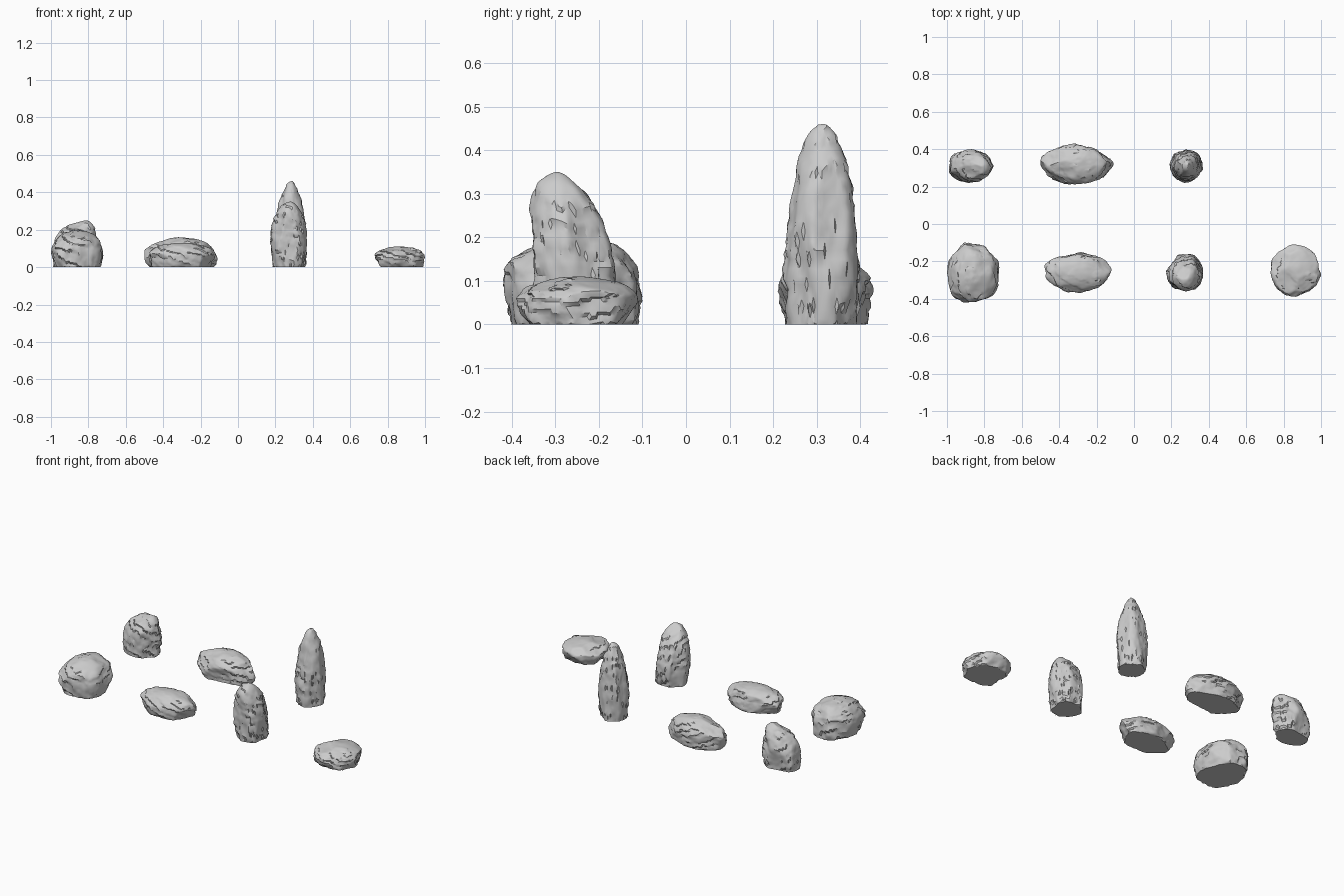
import bpy, bmesh, math, random
from mathutils import Vector, noise

cube = bpy.data.objects.get("Cube")
if cube:
    bpy.data.objects.remove(cube)

stone = bpy.data.materials.new("light_grey_stone")
stone.use_nodes = True
stone.diffuse_color = (0.6, 0.6, 0.6, 1)
stone.node_tree.nodes["Principled BSDF"].inputs["Base Color"].default_value = (0.6, 0.6, 0.6, 1)


def fit(value, low, high, new_low, new_high):
    return new_low + (value - low) / (high - low) * (new_high - new_low)


def chisel_planes(rng, count):
    """Random planes just inside the unit sphere that flatten its sides."""
    planes = []
    for _ in range(count):
        normal = Vector((rng.gauss(0, 1), rng.gauss(0, 1), rng.gauss(0, 0.7))).normalized()
        planes.append((normal, rng.uniform(0.84, 0.95)))
    return planes


def rock(name, seed, x_range, y_range, height, belly, lean=(0, 0), point=1.0, strata=0.045, step=0.012):
    """A chiselled ellipsoid with a flat base and tilted, ragged strata ledges."""
    rng = random.Random(seed)
    planes = chisel_planes(rng, 14)
    shift = Vector((seed * 3.1, seed * 1.7, seed * 2.3))
    tilt = Vector((0.35, rng.uniform(-0.3, 0.3), 1)).normalized()
    half_x = (x_range[1] - x_range[0]) / 2
    half_y = (y_range[1] - y_range[0]) / 2

    bm = bmesh.new()
    bmesh.ops.create_icosphere(bm, subdivisions=5, radius=1)
    for v in bm.verts:
        d = v.co.normalized()
        # Body: flattened sides and broad lumps
        radius = min([1.0] + [dist / d.dot(n) for n, dist in planes if d.dot(n) > 0.5])
        radius *= 1 + 0.07 * noise.noise(d * 1.6 + shift)
        p = d * radius
        up = max(p.z, 0)
        side = (1 - min(up, 1) ** 2 * (1 - point))
        z = belly + p.z * ((height - belly) if p.z > 0 else belly * 2.2)
        t = max(z, 0) / height
        p = Vector((p.x * half_x * side + lean[0] * t * t, p.y * half_y * side + lean[1] * t * t, z))
        # Strata: each layer swells and then drops back at a ragged edge
        ragged = noise.noise(p * 14 + shift) * 0.6 + noise.noise(p * 45 + shift) * 0.35
        layer = (p.dot(tilt) / strata + ragged) % 1.0
        strength = 0.6 + 0.8 * noise.noise(p * 9 - shift)
        outward = Vector((d.x, d.y, d.z * 0.4))
        p += outward * step * strength * (0.5 - layer)
        p += outward * 0.004 * noise.noise(p * 30 + shift)
        p.z = max(p.z, 0)
        v.co = p

    # Fit the rock to its footprint and height
    low = [min(v.co[i] for v in bm.verts) for i in range(3)]
    high = [max(v.co[i] for v in bm.verts) for i in range(3)]
    target = (x_range, y_range, (0, height))
    for v in bm.verts:
        v.co = [fit(v.co[i], low[i], high[i], *target[i]) for i in range(3)]

    mesh = bpy.data.meshes.new(name)
    bm.to_mesh(mesh)
    bm.free()
    mesh.materials.append(stone)
    obj = bpy.data.objects.new(name, mesh)
    bpy.context.collection.objects.link(obj)
    bpy.ops.object.select_all(action="DESELECT")
    obj.select_set(True)
    bpy.context.view_layer.objects.active = obj
    bpy.ops.object.shade_smooth_by_angle(angle=math.radians(32))


# Front row
rock("broad_boulder", 1, (-1.0, -0.72), (-0.42, -0.10), 0.20, 0.09)
rock("oval_slab", 2, (-0.48, -0.12), (-0.37, -0.15), 0.13, 0.06, strata=0.035, step=0.010)
rock("leaning_standing_stone", 3, (0.17, 0.37), (-0.36, -0.16), 0.35, 0.13, lean=(0, -0.04))
rock("low_flat_stone", 4, (0.73, 1.0), (-0.39, -0.11), 0.11, 0.06, strata=0.03, step=0.008)

# Back row
rock("domed_boulder", 5, (-0.99, -0.75), (0.22, 0.40), 0.25, 0.10, lean=(0.04, 0))
rock("long_slab", 6, (-0.50, -0.11), (0.21, 0.43), 0.16, 0.07, strata=0.035, step=0.010)
rock("tall_standing_stone", 7, (0.19, 0.37), (0.22, 0.40), 0.46, 0.15, point=0.85, strata=0.055)
